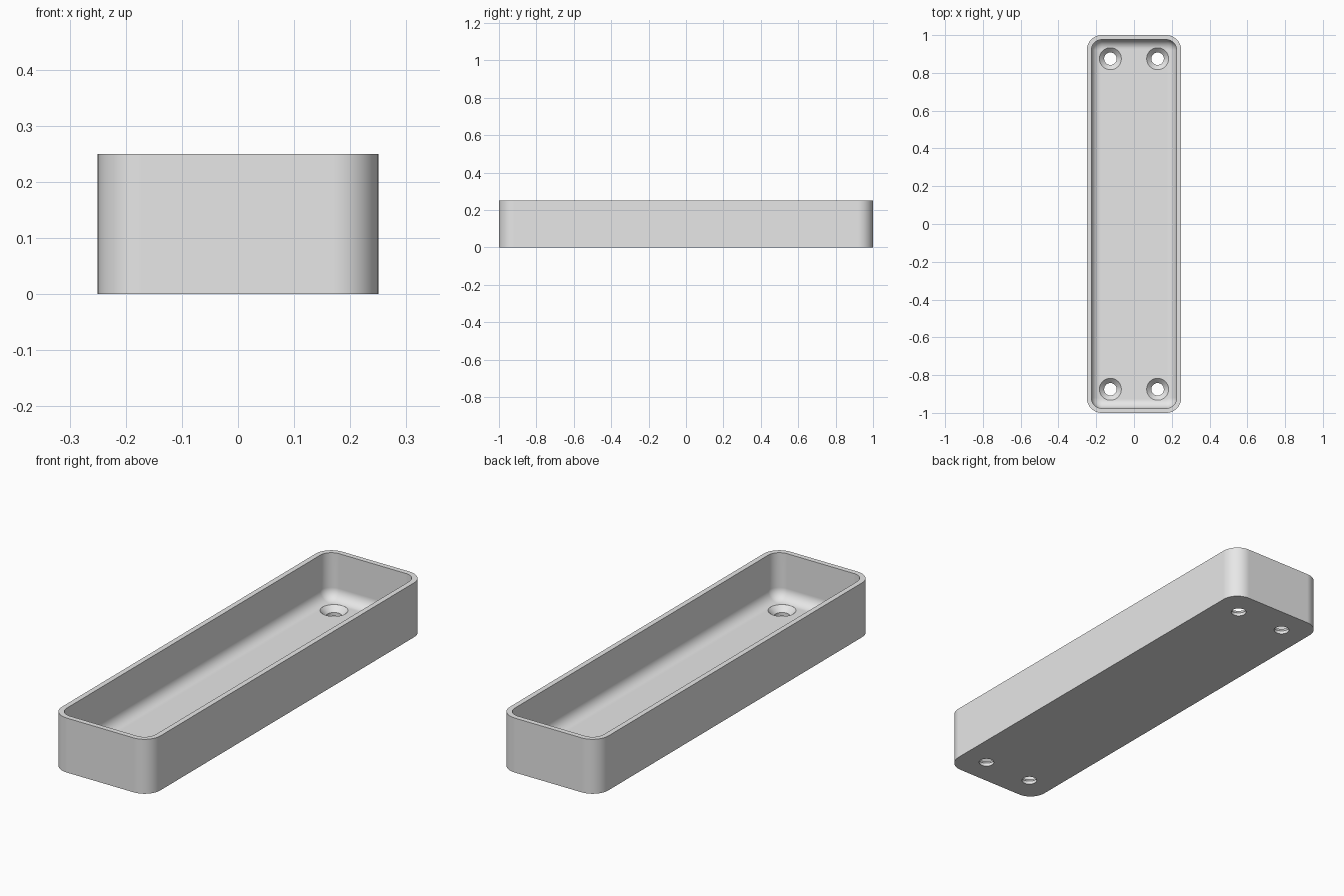
import bpy, bmesh
from math import sin, cos, pi, radians

cube = bpy.data.objects.get("Cube")
if cube:
    bpy.data.objects.remove(cube, do_unlink=True)

HALF_X, HALF_Y, HEIGHT = 0.25, 1.0, 0.25
CORNER, WALL, FLOOR, FILLET = 0.08, 0.024, 0.04, 0.05
CORNER_STEPS, FILLET_STEPS, HOLE_SIDES = 12, 10, 48


def make_object(name, bm):
    bmesh.ops.recalc_face_normals(bm, faces=bm.faces)
    mesh = bpy.data.meshes.new(name)
    bm.to_mesh(mesh)
    bm.free()
    obj = bpy.data.objects.new(name, mesh)
    bpy.context.collection.objects.link(obj)
    return obj


def rounded_ring(bm, inset, z):
    """Rounded rectangle of vertices, inset from the outer wall."""
    r = CORNER - inset
    ring = []
    for i, (sx, sy) in enumerate(((1, 1), (-1, 1), (-1, -1), (1, -1))):
        for k in range(CORNER_STEPS + 1):
            a = (i + k / CORNER_STEPS) * pi / 2
            ring.append(bm.verts.new((sx * (HALF_X - CORNER) + r * cos(a),
                                      sy * (HALF_Y - CORNER) + r * sin(a), z)))
    return ring


def circle_ring(bm, x, y, r, z):
    return [bm.verts.new((x + r * cos(2 * pi * k / HOLE_SIDES),
                          y + r * sin(2 * pi * k / HOLE_SIDES), z))
            for k in range(HOLE_SIDES)]


def skin(bm, rings):
    """Join successive rings with quads and cap both ends."""
    for a, b in zip(rings, rings[1:]):
        n = len(a)
        for i in range(n):
            j = (i + 1) % n
            bm.faces.new((a[i], a[j], b[j], b[i]))
    bm.faces.new(rings[0])
    bm.faces.new(rings[-1])


# Tray body: outer wall, rim, inner wall and filleted floor
bm = bmesh.new()
section = [(0, 0), (0, HEIGHT), (WALL, HEIGHT)]
for k in range(FILLET_STEPS + 1):
    a = k / FILLET_STEPS * pi / 2
    section.append((WALL + FILLET * (1 - cos(a)), FLOOR + FILLET * (1 - sin(a))))
skin(bm, [rounded_ring(bm, inset, z) for inset, z in section])
tray = make_object("tray", bm)

# Countersunk screw holes near the four corners
bm = bmesh.new()
hole_section = [(0.033, -0.02), (0.033, 0.015), (0.058, FLOOR), (0.058, 0.1)]
for x in (-0.125, 0.125):
    for y in (-0.875, 0.875):
        skin(bm, [circle_ring(bm, x, y, r, z) for r, z in hole_section])
cutter = make_object("screw_hole_cutter", bm)
cutter.hide_render = True

bpy.ops.object.select_all(action='DESELECT')
tray.select_set(True)
bpy.context.view_layer.objects.active = tray
cut = tray.modifiers.new("screw_holes", 'BOOLEAN')
cut.operation = 'DIFFERENCE'
cut.solver = 'EXACT'
cut.object = cutter
bpy.ops.object.modifier_apply(modifier=cut.name)
bpy.data.objects.remove(cutter, do_unlink=True)

# Smooth curves, crisp edges and evenly shaded flats
bpy.ops.object.shade_smooth_by_angle(angle=radians(30))
weighted = tray.modifiers.new("weighted_normals", 'WEIGHTED_NORMAL')
weighted.keep_sharp = True

# Plain grey material
grey = bpy.data.materials.new("light_grey")
grey.use_nodes = True
colour = (0.8, 0.8, 0.8, 1)
grey.diffuse_color = colour
grey.node_tree.nodes["Principled BSDF"].inputs["Base Color"].default_value = colour
tray.data.materials.clear()
tray.data.materials.append(grey)
